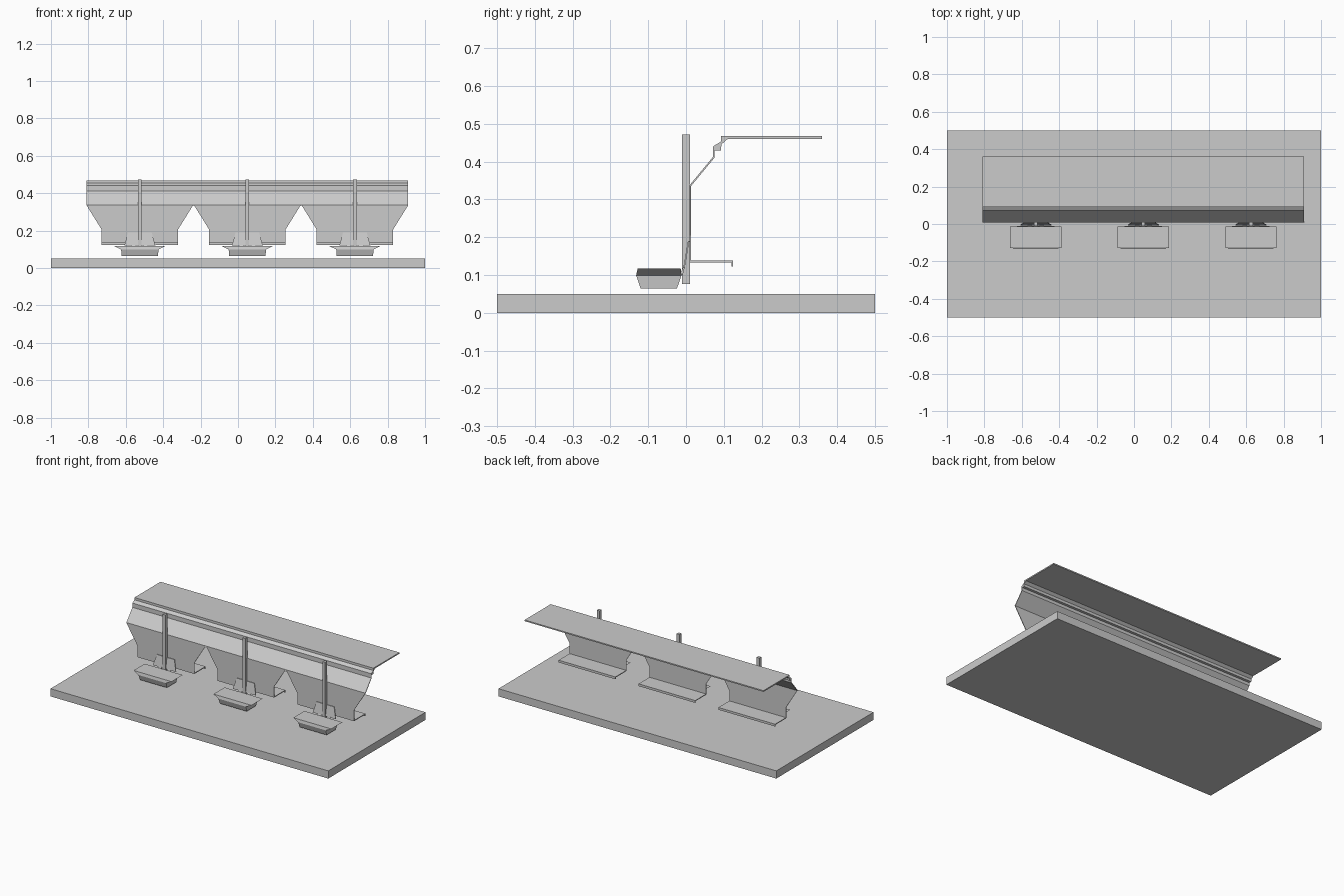
import bpy
import bmesh

if "Cube" in bpy.data.objects:
    bpy.data.objects.remove(bpy.data.objects["Cube"])


def make(name, verts, faces):
    mesh = bpy.data.meshes.new(name)
    mesh.from_pydata(verts, [], faces)
    bm = bmesh.new()
    bm.from_mesh(mesh)
    bmesh.ops.recalc_face_normals(bm, faces=bm.faces)
    bm.to_mesh(mesh)
    bm.free()
    obj = bpy.data.objects.new(name, mesh)
    bpy.context.collection.objects.link(obj)
    return obj


def loft(name, rings):
    n = len(rings[0])
    verts = [v for ring in rings for v in ring]
    faces = [tuple(range(n)), tuple(range(len(verts) - n, len(verts)))]
    for r in range(len(rings) - 1):
        for i in range(n):
            j = (i + 1) % n
            faces.append((r * n + i, r * n + j, (r + 1) * n + j, (r + 1) * n + i))
    return make(name, verts, faces)


def rect(x0, x1, y0, y1, z):
    return [(x0, y0, z), (x1, y0, z), (x1, y1, z), (x0, y1, z)]


def box(name, x0, x1, y0, y1, z0, z1):
    return loft(name, [rect(x0, x1, y0, y1, z) for z in (z0, z1)])


def extrude_x(name, profile, x0, x1):
    return loft(name, [[(x, y, z) for y, z in profile] for x in (x0, x1)])


# Base slab
box("base", -1, 1, -0.5, 0.5, 0, 0.05)

# Folded upper sheet: roof flange, step and sloping face
extrude_x("upper_sheet", [
    (0.36, 0.468), (0.092, 0.468), (0.092, 0.453), (0.071, 0.44),
    (0.071, 0.412), (0.009, 0.337), (0.013, 0.335), (0.075, 0.41),
    (0.075, 0.43), (0.092, 0.43), (0.094, 0.446), (0.11, 0.46),
    (0.36, 0.46)], -0.81, 0.91)

for i, cx in enumerate((-0.525, 0.05, 0.625)):
    # Hanging panel that narrows downwards
    outline = [(-0.286, 0.337), (0.286, 0.337), (0.204, 0.205),
               (0.204, 0.133), (-0.204, 0.133), (-0.204, 0.205)]
    loft(f"panel_{i}", [[(cx + x, y, z) for x, z in outline]
                        for y in (0.009, 0.013)])

    # Shelf with a turned-down lip
    extrude_x(f"shelf_{i}", [
        (0.009, 0.138), (0.125, 0.138), (0.125, 0.123), (0.121, 0.123),
        (0.121, 0.133), (0.009, 0.133)], cx - 0.204, cx + 0.204)

    # Upright post
    box(f"post_{i}", cx - 0.01, cx + 0.01, -0.01, 0.01, 0.076, 0.472)

    # Leaning bracket plate
    loft(f"bracket_{i}", [
        rect(cx - 0.083, cx + 0.083, -0.007, -0.003, 0.12),
        rect(cx - 0.063, cx + 0.063, 0.005, 0.009, 0.19)])

    # Bracket feet reaching to the tray
    for s in (-1, 1):
        a, b = sorted((cx + s * 0.02, cx + s * 0.045))
        loft(f"bracket_foot_{i}_{'left' if s < 0 else 'right'}", [
            rect(a, b, -0.016, -0.008, 0.102),
            rect(a, b, -0.007, -0.003, 0.122)])

    # Tray: tapered body with flared ends
    loft(f"tray_{i}", [
        rect(cx - 0.097, cx + 0.097, -0.12, -0.024, 0.064),
        rect(cx - 0.1, cx + 0.1, -0.132, -0.012, 0.099),
        rect(cx - 0.137, cx + 0.137, -0.128, -0.014, 0.117)])
